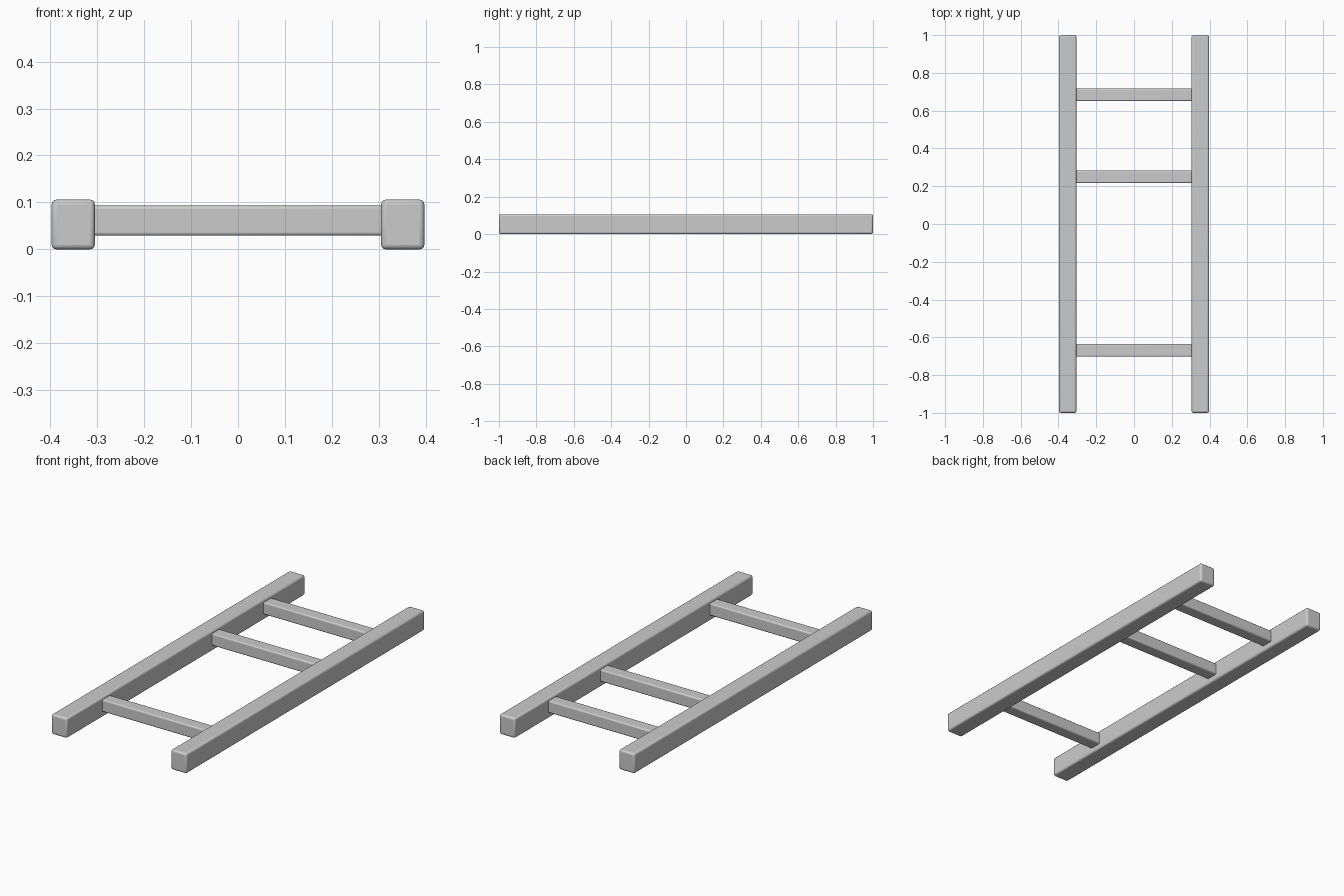
import bpy

if "Cube" in bpy.data.objects:
    bpy.data.objects.remove(bpy.data.objects["Cube"])


def beam(name, size, location, bevel):
    """Box with softly rounded edges."""
    bpy.ops.mesh.primitive_cube_add(size=1, location=location)
    obj = bpy.context.object
    obj.name = name
    obj.scale = size
    bpy.ops.object.transform_apply(location=False, rotation=False, scale=True)
    mod = obj.modifiers.new("rounded_edges", "BEVEL")
    mod.width = bevel
    mod.segments = 3
    bpy.ops.object.shade_smooth_by_angle()
    return obj


RAIL_X, RAIL_W, RAIL_H = 0.351, 0.092, 0.106

# Side rails
for side, sx in (("left", -1), ("right", 1)):
    beam(side + "_rail", (RAIL_W, 2.0, RAIL_H),
         (sx * RAIL_X, 0, RAIL_H / 2), 0.01)

# Rungs, unevenly spaced, with ends just seated in the rails
for i, y in enumerate((-0.669, 0.25, 0.684)):
    beam(f"rung_{i + 1}", (0.63, 0.067, 0.064), (0, y, 0.061), 0.007)
